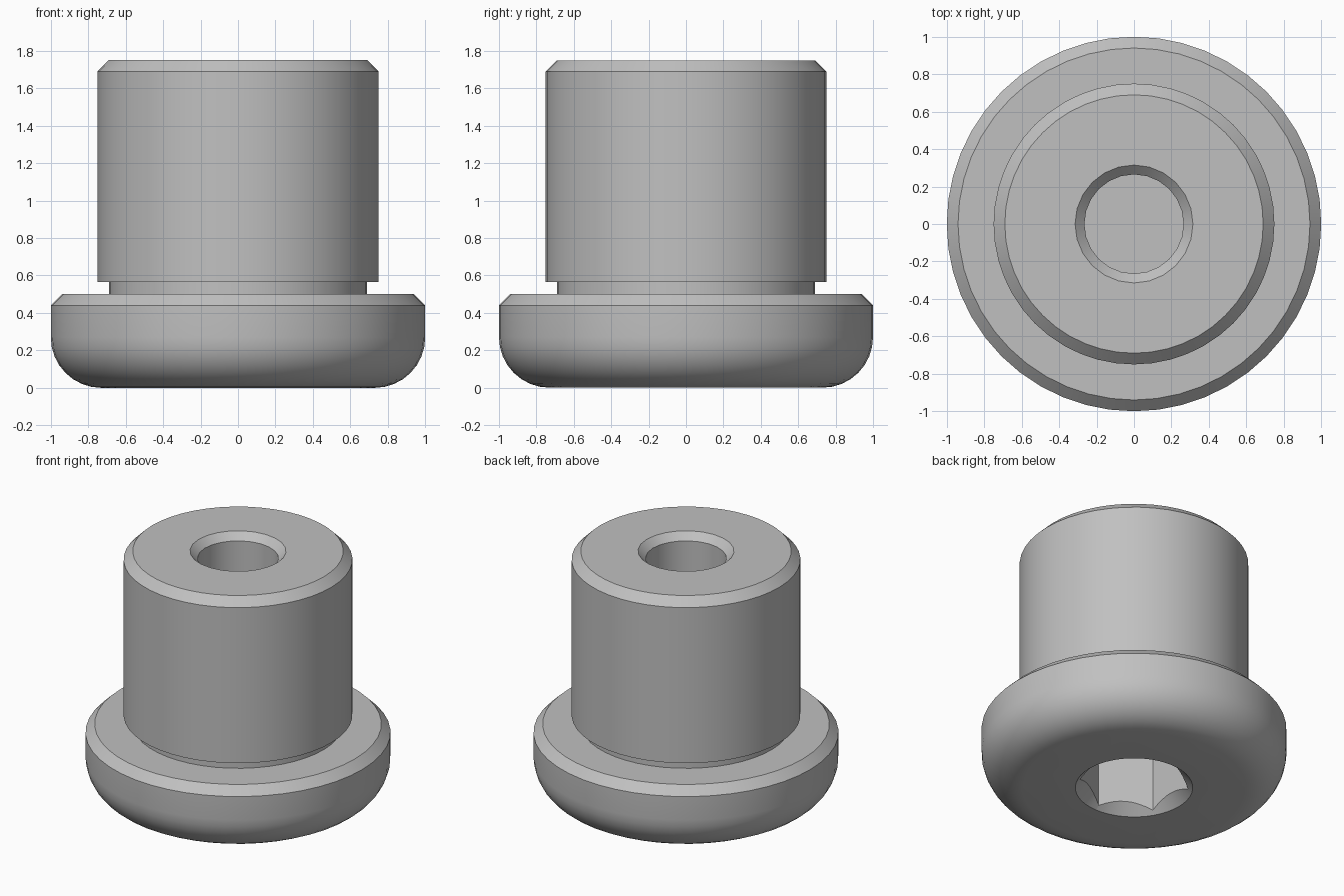
import bpy
import bmesh
from math import pi, sin, cos, radians

cube = bpy.data.objects.get("Cube")
if cube:
    bpy.data.objects.remove(cube)

grey = bpy.data.materials.new("plain grey")
grey.use_nodes = True
colour = (0.53, 0.53, 0.53, 1)
grey.diffuse_color = colour
grey.node_tree.nodes["Principled BSDF"].inputs["Base Color"].default_value = colour


def add_object(name, bm):
    bmesh.ops.recalc_face_normals(bm, faces=bm.faces)
    mesh = bpy.data.meshes.new(name)
    bm.to_mesh(mesh)
    bm.free()
    mesh.materials.append(grey)
    obj = bpy.data.objects.new(name, mesh)
    bpy.context.collection.objects.link(obj)
    return obj


def lathe(name, profile, sides, turn=0.0):
    """Revolve (radius, z) points and close both ends with flat caps."""
    bm = bmesh.new()
    rings = []
    for r, z in profile:
        angles = [turn + 2 * pi * i / sides for i in range(sides)]
        rings.append([bm.verts.new((r * cos(a), r * sin(a), z)) for a in angles])
    for low, high in zip(rings, rings[1:]):
        for i in range(sides):
            j = (i + 1) % sides
            bm.faces.new((low[i], low[j], high[j], high[i]))
    bm.faces.new(rings[0])
    bm.faces.new(rings[-1])
    return add_object(name, bm)


def cut(body, cutter):
    cutter.hide_render = True
    mod = body.modifiers.new("cut", "BOOLEAN")
    mod.operation = "DIFFERENCE"
    mod.solver = "EXACT"
    mod.object = cutter
    bpy.ops.object.select_all(action="DESELECT")
    bpy.context.view_layer.objects.active = body
    body.select_set(True)
    bpy.ops.object.modifier_apply(modifier=mod.name)
    bpy.data.objects.remove(cutter)


# Round head with a filleted underside, then undercut neck and chamfered shank
fillet = 0.27
steps = [radians(90 * i / 8) for i in range(9)]
profile = [(1 - fillet + fillet * sin(a), fillet - fillet * cos(a)) for a in steps]
profile += [(1, 0.44), (0.94, 0.5), (0.69, 0.5), (0.69, 0.565),
            (0.75, 0.565), (0.75, 1.69), (0.69, 1.75)]
body = lathe("flanged_plug", profile, 48)

# Blind hole in the top with a countersunk mouth
cut(body, lathe("bore_cutter", [(0.265, 0.8), (0.265, 1.7), (0.365, 1.8)], 24))

# Hexagonal socket in the underside with a conical lead-in
cut(body, lathe("socket_cutter", [(0.36, -0.1), (0.36, 0.5)], 6, radians(30)))
cut(body, lathe("lead_in_cutter", [(0.485, -0.1), (0.185, 0.2)], 48))

bpy.ops.object.shade_smooth_by_angle(angle=radians(28))
